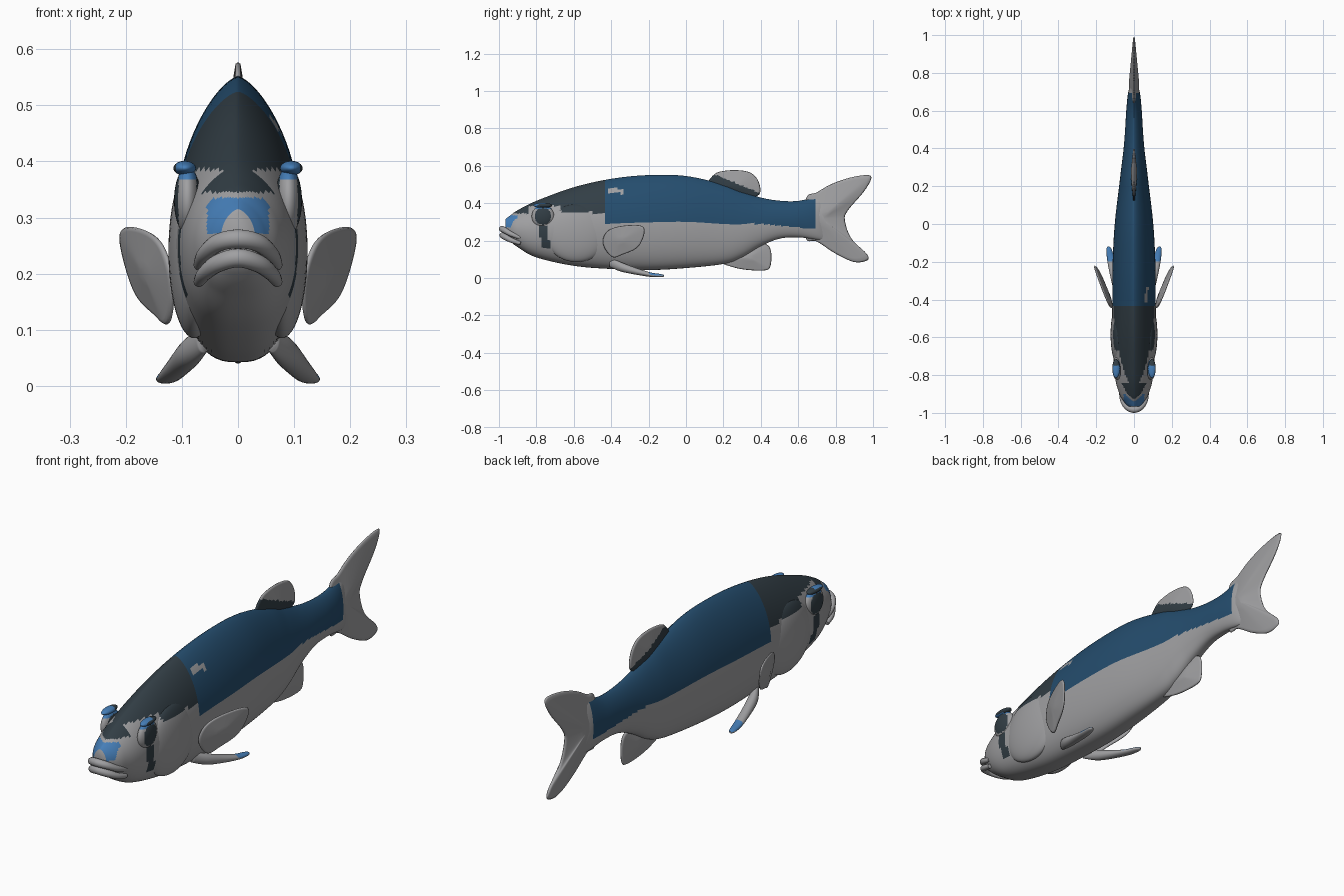
import bpy
import bmesh
import math
from mathutils import Vector

cube = bpy.data.objects.get("Cube")
if cube:
    bpy.data.objects.remove(cube, do_unlink=True)

GREY, BLUE, SLATE, SKY = range(4)
COLOURS = [("pale_grey", (.35, .35, .36)), ("deep_blue", (.018, .074, .155)),
           ("dark_slate", (.032, .048, .06)), ("sky_blue", (.06, .21, .48))]
MATS = []
for name, rgb in COLOURS:
    mat = bpy.data.materials.new(name)
    mat.use_nodes = True
    mat.diffuse_color = (*rgb, 1)
    mat.node_tree.nodes["Principled BSDF"].inputs["Base Color"].default_value = (*rgb, 1)
    MATS.append(mat)


def finish(name, bm, rule):
    """Turn a bmesh into a smooth object, colouring its faces by a rule."""
    bmesh.ops.remove_doubles(bm, verts=bm.verts, dist=.00005)
    bmesh.ops.recalc_face_normals(bm, faces=bm.faces)
    bm.normal_update()
    for f in bm.faces:
        f.smooth = True
        f.material_index = rule(f.calc_center_median(), f.normal)
    mesh = bpy.data.meshes.new(name)
    bm.to_mesh(mesh)
    bm.free()
    for mat in MATS:
        mesh.materials.append(mat)
    obj = bpy.data.objects.new(name, mesh)
    bpy.context.collection.objects.link(obj)
    return obj


def spline(points, steps, closed=False):
    """Smooth curve through points of any dimension."""
    n, out = len(points), []
    pick = (lambda i: points[i % n]) if closed else (lambda i: points[min(max(i, 0), n - 1)])
    for i in range(n if closed else n - 1):
        for k in range(steps):
            t = k / steps
            out.append([b + .5 * t * (c - a + t * (2 * a - 5 * b + 4 * c - d + t * (3 * (b - c) + d - a)))
                        for a, b, c, d in zip(pick(i - 1), pick(i), pick(i + 1), pick(i + 2))])
    if not closed:
        out.append(list(points[-1]))
    return out


def loft(name, sections, rule, steps, around, upper=1, lower=1, side=1):
    """Skin rings given as (y, centre x, top, bottom, half width)."""
    bm = bmesh.new()
    rings = []
    for y, cx, top, bottom, w in spline(sections, steps):
        mid = bottom + .46 * (top - bottom)
        ring = []
        for k in range(around):
            a = math.tau * k / around
            c, s = math.cos(a), math.sin(a)
            x = math.copysign(abs(c) ** (upper if s > 0 else lower), c) * w
            z = mid + s * (top - mid if s > 0 else mid - bottom)
            ring.append(bm.verts.new((side * (cx + x), y, z)))
        rings.append(ring)
    for r, q in zip(rings, rings[1:]):
        for k in range(around):
            j = (k + 1) % around
            bm.faces.new((r[k], r[j], q[j], q[k]))
    bm.faces.new(rings[0])
    bm.faces.new(rings[-1])
    return finish(name, bm, rule)


def fin(name, outline, centre, thick, place, rule):
    """Lens-like blade: rings shrink to the centre while thickness grows."""
    bm = bmesh.new()
    edge = spline(outline, 6, closed=True)
    scales = [1, .97, .9, .75, .6, .45, .3, .15]
    for sign in (1, -1):
        rings = []
        for s in scales:
            t = 0 if s == 1 else sign * (.004 + (thick - .004) * (1 - s))
            rings.append([bm.verts.new(place(centre[0] + s * (u - centre[0]),
                                             centre[1] + s * (v - centre[1]), t)) for u, v in edge])
        for r, q in zip(rings, rings[1:]):
            for k in range(len(edge)):
                j = (k + 1) % len(edge)
                bm.faces.new((r[k], r[j], q[j], q[k]))
        bm.faces.new(rings[-1])
    return finish(name, bm, rule)


def ellipsoid(name, centre, radii, rule):
    bm = bmesh.new()
    bmesh.ops.create_uvsphere(bm, u_segments=48, v_segments=32, radius=1)
    for v in bm.verts:
        v.co = Vector([c + r * p for c, r, p in zip(centre, radii, v.co)])
    return finish(name, bm, rule)


def tube(name, points, radius):
    curve = bpy.data.curves.new(name, "CURVE")
    curve.dimensions = "3D"
    curve.bevel_depth = radius
    curve.bevel_resolution = 5
    curve.use_fill_caps = True
    path = spline(points, 8)
    sp = curve.splines.new("POLY")
    sp.points.add(len(path) - 1)
    for i, (p, co) in enumerate(zip(sp.points, path)):
        p.co = (*co, 1)
        p.radius = .55 + .45 * math.sin(math.pi * i / (len(path) - 1))
    sp.use_smooth = True
    curve.materials.append(MATS[GREY])
    obj = bpy.data.objects.new(name, curve)
    bpy.context.collection.objects.link(obj)


def grey(c, n):
    return GREY


def skin(c, n):
    """Blue back, slate crown, grey belly and cheeks."""
    x, y, z = c
    if y > .69:
        return GREY
    if y > -.44:
        if x > 0 and abs(y + .38) < .04 and abs(z - .465) < .014:
            return GREY
        return BLUE if z > .29 - .03 * max(0, y - .4) / .3 else GREY
    if y < -.9 and abs(x) < .055 and .27 < z < .335:
        return SKY
    if abs(x) > .05 and .16 < z < .29 and abs(y + .765 - .2 * (.25 - z)) < .022:
        return SLATE
    line = .345 if y < -.84 else .385 if y < -.67 else .35
    return SLATE if z > line else GREY


# Body: y, centre x, top, bottom, half width
BODY = [(-.965, 0, .315, .225, .03), (-.945, 0, .33, .2, .05), (-.9, 0, .362, .165, .077),
        (-.8, 0, .412, .11, .102), (-.6, 0, .485, .065, .114), (-.4, 0, .53, .048, .115),
        (-.2, 0, .55, .042, .113), (0, 0, .545, .053, .102), (.2, 0, .5, .075, .079),
        (.3, 0, .463, .11, .067), (.4, 0, .43, .17, .055), (.5, 0, .413, .21, .047),
        (.6, 0, .412, .217, .041), (.7, 0, .435, .205, .03), (.76, 0, .44, .2, .006)]
loft("body", BODY, skin, 12, 80, upper=1.35, lower=.75)

# Median fins
flat = lambda u, v, t: (t, u, v)
TAIL = [(.64, .42), (.7, .458), (.78, .503), (.88, .537), (.97, .55), (.99, .53), (.95, .46),
        (.865, .36), (.85, .305), (.885, .21), (.965, .13), (.97, .095), (.9, .085),
        (.8, .13), (.7, .195), (.64, .215)]
fin("tail_fin", TAIL, (.72, .32), .03, flat, grey)
DORSAL = [(.12, .5), (.15, .553), (.2, .572), (.28, .576), (.35, .56), (.39, .51), (.39, .445),
          (.3, .42), (.2, .45)]
fin("dorsal_fin", DORSAL, (.27, .49), .018, flat,
    lambda c, n: SLATE if c.z < .55 - .4 * (c.y - .16) else GREY)
ANAL = [(.18, .09), (.25, .058), (.34, .042), (.43, .042), (.453, .07), (.455, .14),
        (.43, .18), (.36, .18), (.25, .13)]
fin("anal_fin", ANAL, (.34, .11), .02, flat, grey)

# Mouth
UPPER_LIP = [(.07, -.885, .215), (.06, -.935, .235), (.035, -.97, .255)]
LOWER_LIP = [(.07, -.885, .185), (.06, -.93, .2), (.036, -.965, .218)]
for name, half, tip in (("upper_lip", UPPER_LIP, (0, -.983, .262)),
                        ("lower_lip", LOWER_LIP, (0, -.98, .228))):
    tube(name, half + [tip] + [(-x, y, z) for x, y, z in reversed(half)], .017)


def eye_rule(c, n):
    if math.hypot(c.y + .765, c.z - .33) < .045:
        return SLATE
    return SKY if c.z > .37 else GREY


# Paired parts
PECTORAL = [(-.445, .2), (-.42, .25), (-.36, .275), (-.26, .283), (-.222, .262), (-.235, .2),
            (-.27, .155), (-.34, .125), (-.39, .11), (-.43, .15)]
PELVIC = [(-.41, .06, .11, .06, .012), (-.35, .085, .085, .035, .022), (-.27, .105, .055, .018, .022),
          (-.19, .122, .03, .006, .02), (-.135, .132, .021, .004, .014), (-.118, .135, .016, .008, .004)]
for side, tag in ((1, "left"), (-1, "right")):
    ellipsoid(tag + "_gill_cover", (side * .078, -.585, .24), (.046, .17, .155), skin)
    ellipsoid(tag + "_eye", (side * .09, -.765, .33), (.024, .06, .06), eye_rule)
    ellipsoid(tag + "_brow", (side * .095, -.765, .388), (.02, .05, .013),
              lambda c, n: SKY if c.y < -.75 and abs(c.x) < .11 else SLATE)
    fin(tag + "_pectoral_fin", PECTORAL, (-.35, .2), .016,
        lambda u, v, t: (side * (.118 + .36 * (u + .44) + .15 * (v - .18) + t), u, v), grey)
    loft(tag + "_pelvic_fin", PELVIC,
         lambda c, n: SKY if c.y > -.2 and n.z > .2 else GREY, 8, 24, side=side)
